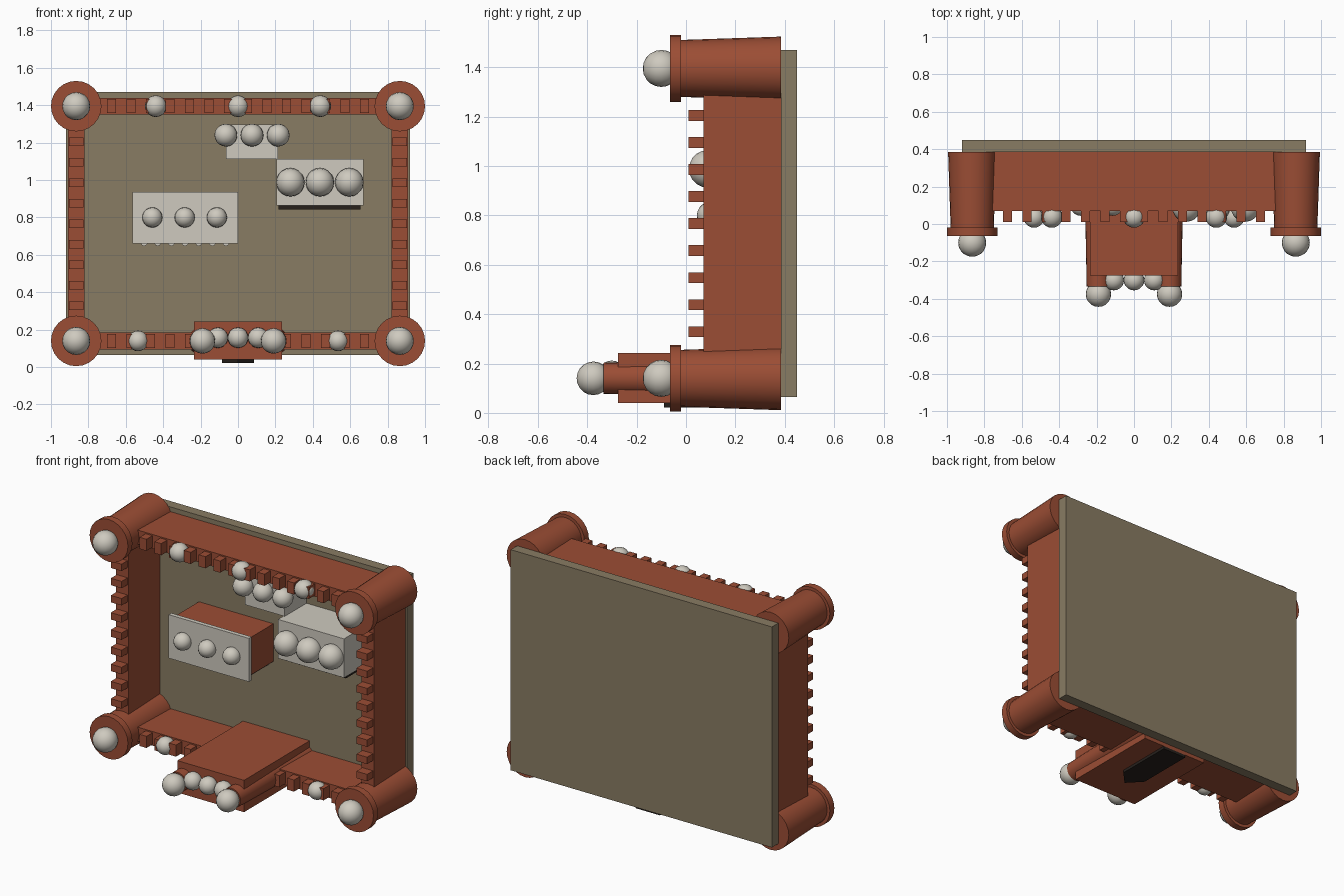
import bpy
import bmesh
import math
from mathutils import Matrix

if "Cube" in bpy.data.objects:
    bpy.data.objects.remove(bpy.data.objects["Cube"])


def material(name, r, g, b):
    m = bpy.data.materials.new(name)
    m.diffuse_color = (r, g, b, 1)
    m.use_nodes = True
    m.node_tree.nodes["Principled BSDF"].inputs["Base Color"].default_value = m.diffuse_color
    return m


RED = material("sandstone", 0.33, 0.075, 0.035)
WHITE = material("marble", 0.62, 0.59, 0.52)
EARTH = material("earth", 0.25, 0.20, 0.125)
DARK = material("shadow", 0.02, 0.015, 0.012)
TO_FRONT = Matrix.Rotation(math.pi / 2, 4, 'X')  # local +z -> world -y


def finish(name, bm, mat, smooth=False):
    me = bpy.data.meshes.new(name)
    bmesh.ops.recalc_face_normals(bm, faces=bm.faces[:])
    bm.to_mesh(me)
    bm.free()
    ob = bpy.data.objects.new(name, me)
    bpy.context.collection.objects.link(ob)
    me.materials.append(mat)
    if smooth:
        bpy.ops.object.select_all(action='DESELECT')
        bpy.context.view_layer.objects.active = ob
        ob.select_set(True)
        bpy.ops.object.shade_smooth_by_angle(angle=math.radians(40))
    return ob


def box(name, x0, x1, y0, y1, z0, z1, mat):
    bm = bmesh.new()
    m = Matrix.Translation(((x0 + x1) / 2, (y0 + y1) / 2, (z0 + z1) / 2))
    m = m @ Matrix.Diagonal((x1 - x0, y1 - y0, z1 - z0, 1))
    bmesh.ops.create_cube(bm, size=1, matrix=m)
    return finish(name, bm, mat)


def drum(name, x, z, y_front, y_back, r_front, r_back, mat, n=24):
    bm = bmesh.new()
    m = Matrix.Translation((x, (y_front + y_back) / 2, z)) @ TO_FRONT
    bmesh.ops.create_cone(bm, cap_ends=True, segments=n, radius1=r_back,
                          radius2=r_front, depth=y_back - y_front, matrix=m)
    return finish(name, bm, mat, True)


def dome(name, x, y, z, r):
    bm = bmesh.new()
    bmesh.ops.create_uvsphere(bm, u_segments=20, v_segments=10, radius=r,
                              matrix=Matrix.Translation((x, y, z)) @ TO_FRONT)
    return finish(name, bm, WHITE, True)


# Ground plate
FLOOR = 0.385
box("ground_plate", -0.92, 0.92, FLOOR, 0.45, 0.065, 1.47, EARTH)

# Enclosing walls
BOT, TOP, SIDE = 0.14, 1.395, 0.865
for label, z in (("lower", BOT), ("upper", TOP)):
    box(label + "_wall", -SIDE, SIDE, 0.07, FLOOR, z - 0.045, z + 0.045, RED)
    for k in range(14):
        x = -0.676 + 0.104 * k
        box(label + "_merlon", x - 0.024, x + 0.024, 0.01, 0.07,
            z - 0.037, z + 0.037, RED)
for s in (-1, 1):
    x = s * SIDE
    box("side_wall", x - 0.045, x + 0.045, 0.07, FLOOR, BOT, TOP, RED)
    for k in range(9):
        z = 0.3285 + 0.1095 * k
        box("side_merlon", x - 0.038, x + 0.038, 0.01, 0.07,
            z - 0.022, z + 0.022, RED)

# Corner towers with collar and dome
for x in (-SIDE, SIDE):
    for z in (BOT, TOP):
        drum("corner_tower", x, z, -0.03, FLOOR, 0.115, 0.129, RED)
        drum("tower_collar", x, z, -0.065, -0.02, 0.135, 0.135, RED)
        dome("tower_dome", x, -0.10, z, 0.075)

# Small domes on the walls
for x in (-0.44, 0, 0.44):
    dome("upper_wall_dome", x, 0.038, TOP, 0.058)
for x in (-0.535, 0.535):
    dome("lower_wall_dome", x, 0.035, BOT, 0.055)

# Gatehouse
box("gatehouse", -0.235, 0.235, -0.275, FLOOR, 0.04, 0.243, RED)
for s in (-1, 1):
    drum("gate_turret", s * 0.19, BOT, -0.335, FLOOR, 0.063, 0.077, RED)
    dome("gate_turret_dome", s * 0.19, -0.375, BOT, 0.068)
for x in (-0.108, 0, 0.108):
    dome("gate_dome", x, -0.30, 0.157, 0.055)

# Pointed gateway
bm = bmesh.new()
outline = [(-0.085, FLOOR), (0.085, FLOOR), (0.085, 0.0), (0, -0.09), (-0.085, 0.0)]
face = bm.faces.new([bm.verts.new((x, y, 0.022)) for x, y in outline])
ext = bmesh.ops.extrude_face_region(bm, geom=[face])
bmesh.ops.translate(bm, vec=(0, 0, 0.025),
                    verts=[v for v in ext["geom"] if isinstance(v, bmesh.types.BMVert)])
finish("gate_arch", bm, DARK)

# Audience hall: red body, marble roof slab, columns
box("hall_body", -0.545, -0.02, 0.135, FLOOR, 0.68, 0.92, RED)
box("hall_roof", -0.565, 0.0, 0.11, 0.137, 0.66, 0.937, WHITE)
for k in range(7):
    drum("hall_column", -0.502 + 0.073 * k, 0.665, 0.135, FLOOR, 0.018, 0.018, WHITE, 10)
for x in (-0.458, -0.285, -0.113):
    dome("hall_dome", x, 0.098, 0.80, 0.054)

# Marble pavilion
box("pavilion", 0.205, 0.67, 0.11, FLOOR, 0.865, 1.113, WHITE)
box("pavilion_opening", 0.217, 0.655, 0.15, FLOOR, 0.842, 0.87, DARK)
for x in (0.28, 0.438, 0.595):
    dome("pavilion_dome", x, 0.088, 0.988, 0.076)

# Small mosque
box("mosque", -0.065, 0.213, 0.165, FLOOR, 1.113, 1.298, WHITE)
for x in (-0.065, 0.075, 0.215):
    dome("mosque_dome", x, 0.145, 1.24, 0.061)
